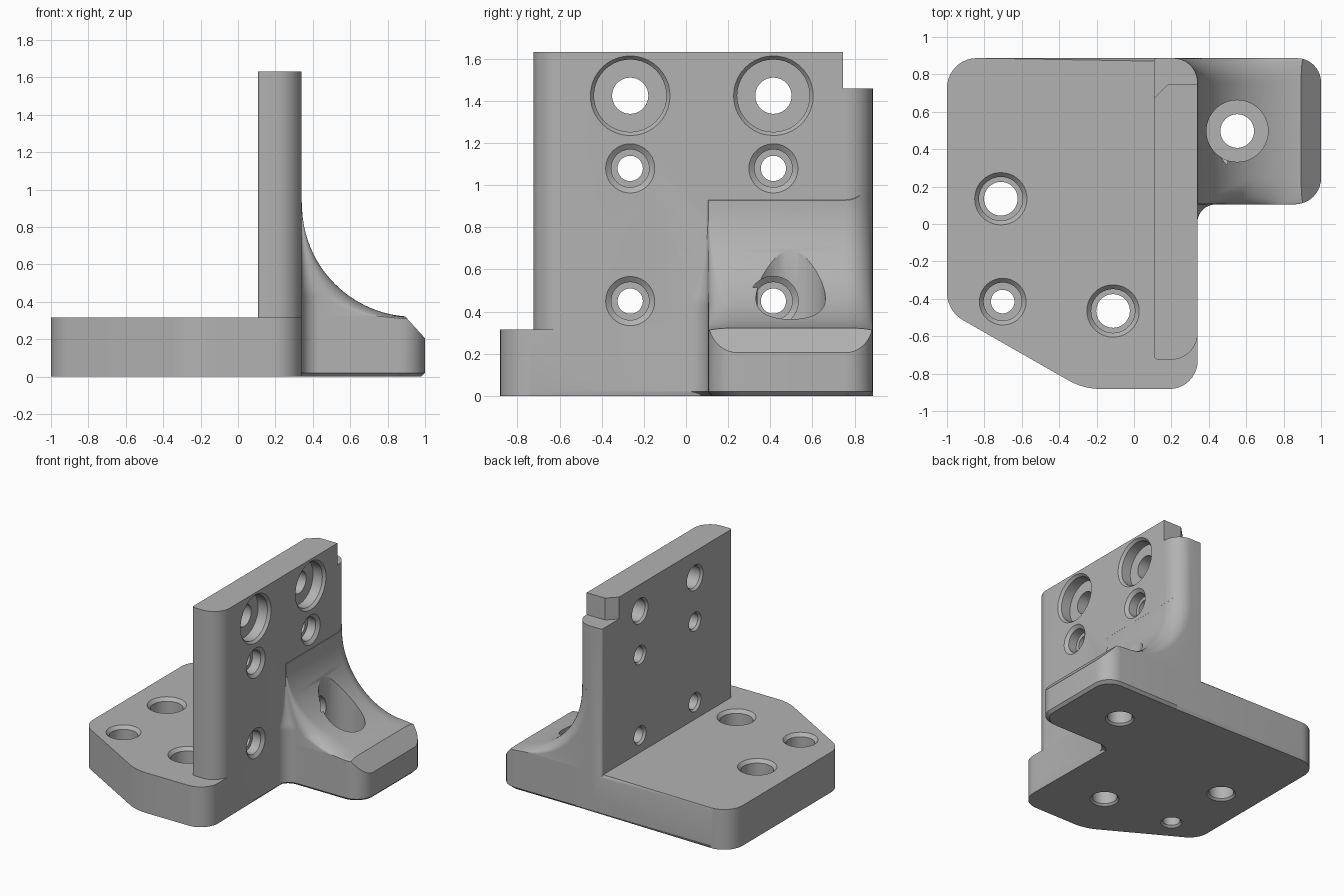
import bpy, bmesh, math
from mathutils import Matrix, Vector

if "Cube" in bpy.data.objects:
    bpy.data.objects.remove(bpy.data.objects["Cube"], do_unlink=True)

grey = bpy.data.materials.new("machined_grey")
grey.use_nodes = True
grey.diffuse_color = (0.45, 0.45, 0.45, 1)
grey.node_tree.nodes["Principled BSDF"].inputs["Base Color"].default_value = (0.45, 0.45, 0.45, 1)


def outline(corners, steps=10):
    """Closed 2D outline; each corner is (x, y, radius)."""
    pts = []
    for i, (x, y, r) in enumerate(corners):
        p = Vector((x, y))
        if r == 0:
            pts.append(p)
            continue
        a = (Vector(corners[i - 1][:2]) - p).normalized()
        b = (Vector(corners[(i + 1) % len(corners)][:2]) - p).normalized()
        half = a.angle(b) / 2
        centre = p + (a + b).normalized() * (r / math.sin(half))
        start = p + a * (r / math.tan(half)) - centre
        end = p + b * (r / math.tan(half)) - centre
        sweep = start.angle(end)
        for k in range(steps + 1):
            t = k / steps
            pts.append(centre + (start * math.sin((1 - t) * sweep)
                                 + end * math.sin(t * sweep)) / math.sin(sweep))
    return pts


def loft(bm, rings):
    """Skin a list of equal-length rings and cap both ends."""
    loops = [[bm.verts.new(p) for p in ring] for ring in rings]
    n = len(loops[0])
    for low, high in zip(loops, loops[1:]):
        for i in range(n):
            j = (i + 1) % n
            bm.faces.new((low[i], low[j], high[j], high[i]))
    bm.faces.new(loops[0][::-1])
    bm.faces.new(loops[-1])


def finish(name, bm):
    bmesh.ops.recalc_face_normals(bm, faces=bm.faces)
    mesh = bpy.data.meshes.new(name)
    bm.to_mesh(mesh)
    bm.free()
    mesh.materials.append(grey)
    obj = bpy.data.objects.new(name, mesh)
    bpy.context.collection.objects.link(obj)
    return obj


def prism(name, corners, z0, z1, chamfer=0.0, levels=()):
    bm = bmesh.new()
    pts = outline(corners)
    loft(bm, [[(p.x, p.y, z) for p in pts] for z in (z0, z1)])
    rim = [e for e in bm.edges
           if any(all(abs(v.co.z - z) < 1e-5 for v in e.verts) for z in levels)]
    if rim:
        bmesh.ops.bevel(bm, geom=rim, offset=chamfer, segments=1, affect='EDGES')
    return finish(name, bm)


def combine(target, other, operation):
    mod = target.modifiers.new("combine", 'BOOLEAN')
    mod.operation, mod.solver, mod.object = operation, 'EXACT', other
    bpy.context.view_layer.objects.active = target
    bpy.ops.object.modifier_apply(modifier=mod.name)
    bpy.data.objects.remove(other, do_unlink=True)


def drill(target, profile, matrix, sides=40):
    """Cut a stepped round hole from (radius, distance) pairs along local z."""
    bm = bmesh.new()
    turn = [2 * math.pi * k / sides for k in range(sides)]
    loft(bm, [[(r * math.cos(a), r * math.sin(a), z) for a in turn] for r, z in profile])
    bm.transform(matrix)
    combine(target, finish("hole_cutter", bm), 'DIFFERENCE')


WALL_X, BACK_Y, BASE_TOP = 0.34, 0.887, 0.315

# Base plate with one slanted corner
bracket = prism("mounting_bracket", [
    (-1, BACK_Y, 0.16), (-1, -0.465, 0.17), (-0.27, -0.882, 0.35),
    (WALL_X, -0.882, 0.15), (WALL_X, BACK_Y, 0)], 0, BASE_TOP, 0.02, (0, BASE_TOP))

# Upright wall
wall = prism("upright_wall", [
    (0.108, -0.725, 0.02), (WALL_X, -0.725, 0.14),
    (WALL_X, BACK_Y, 0.13), (0.108, BACK_Y, 0.015)], 0.1, 1.632, 0.018, (1.632,))
notch = prism("notch_cutter", [
    (0.05, 0.615, 0), (0.18, 0.745, 0), (0.5, 0.745, 0), (0.5, 1, 0), (0.05, 1, 0)], 1.46, 1.8)
combine(wall, notch, 'DIFFERENCE')


# Side lug that sweeps up into the wall, skinned from horizontal sections
def lug_section(reach, z, inset=0.0):
    root, front, back = WALL_X - 0.002 - inset, 0.105 + inset, BACK_Y - inset
    blend = min(0.1, 0.43 * (reach - root))
    nose = min(0.14, 0.5 * (reach - root))
    pts = outline([(0.2, front - 0.2, 0), (root, front - 0.2, 0), (root, front, blend),
                   (reach - inset, front, nose), (reach - inset, back, 0.13), (0.2, back, 0)])
    return [(p.x, p.y, z) for p in pts]


sections = [lug_section(1, 0, 0.02), lug_section(1, 0.02), lug_section(1, 0.312)]
for k in range(29):
    a = math.radians(267 - 90 * k / 28)
    sections.append(lug_section(0.942 + 0.6 * math.cos(a), 0.92 + 0.6 * math.sin(a)))
bm = bmesh.new()
loft(bm, sections)
bmesh.ops.recalc_face_normals(bm, faces=bm.faces)
cut = bmesh.ops.bisect_plane(bm, geom=bm.verts[:] + bm.edges[:] + bm.faces[:], dist=1e-6,
                             plane_co=(1, 0, 0.205), plane_no=(0.11, 0, 0.1), clear_outer=True)
bmesh.ops.holes_fill(bm, edges=[e for e in bm.edges if e.is_boundary], sides=0)
bmesh.ops.triangulate(bm, faces=[f for f in bm.faces if len(f.verts) == 4])
lug = finish("side_lug", bm)

combine(bracket, wall, 'UNION')
combine(bracket, lug, 'UNION')


# Vertical holes through the base and the lug
def base_hole(x, y, rim, bore, hole, floor, top=BASE_TOP):
    drill(bracket, [(hole + 0.025, -0.01), (hole, 0.015), (hole, floor), (bore, floor),
                    (bore, top - 0.025), (rim, top), (rim, top + 0.05)],
          Matrix.Translation((x, y, 0)))


base_hole(-0.712, 0.135, 0.14, 0.117, 0.09, 0.15)
base_hole(-0.112, -0.465, 0.14, 0.117, 0.09, 0.15)
base_hole(-0.702, -0.415, 0.125, 0.102, 0.063, 0.15)
base_hole(0.552, 0.497, 0.165, 0.165, 0.09, 0.2, 1.0)

# Horizontal holes through the wall, counterbored on the lug side
to_x = Matrix.Rotation(math.pi / 2, 4, 'Y')
for y in (-0.265, 0.415):
    for z, rim, bore, hole, depth in ((1.425, 0.19, 0.172, 0.086, 0.1),
                                      (1.08, 0.118, 0.09, 0.06, 0.09),
                                      (0.45, 0.118, 0.09, 0.06, 0.09)):
        end = 0.5 if z < 1 and y > 0 else 0.4
        drill(bracket, [(hole + 0.02, 0.1), (hole, 0.125), (hole, WALL_X - depth),
                        (bore, WALL_X - depth), (bore, WALL_X - 0.02),
                        (rim, WALL_X + 0.001), (rim, end)],
              Matrix.Translation((0, y, z)) @ to_x)

# Smooth rounded faces, keep machined edges crisp
bpy.ops.object.select_all(action='DESELECT')
bracket.select_set(True)
bpy.context.view_layer.objects.active = bracket
bpy.ops.object.shade_smooth_by_angle(angle=math.radians(25))
